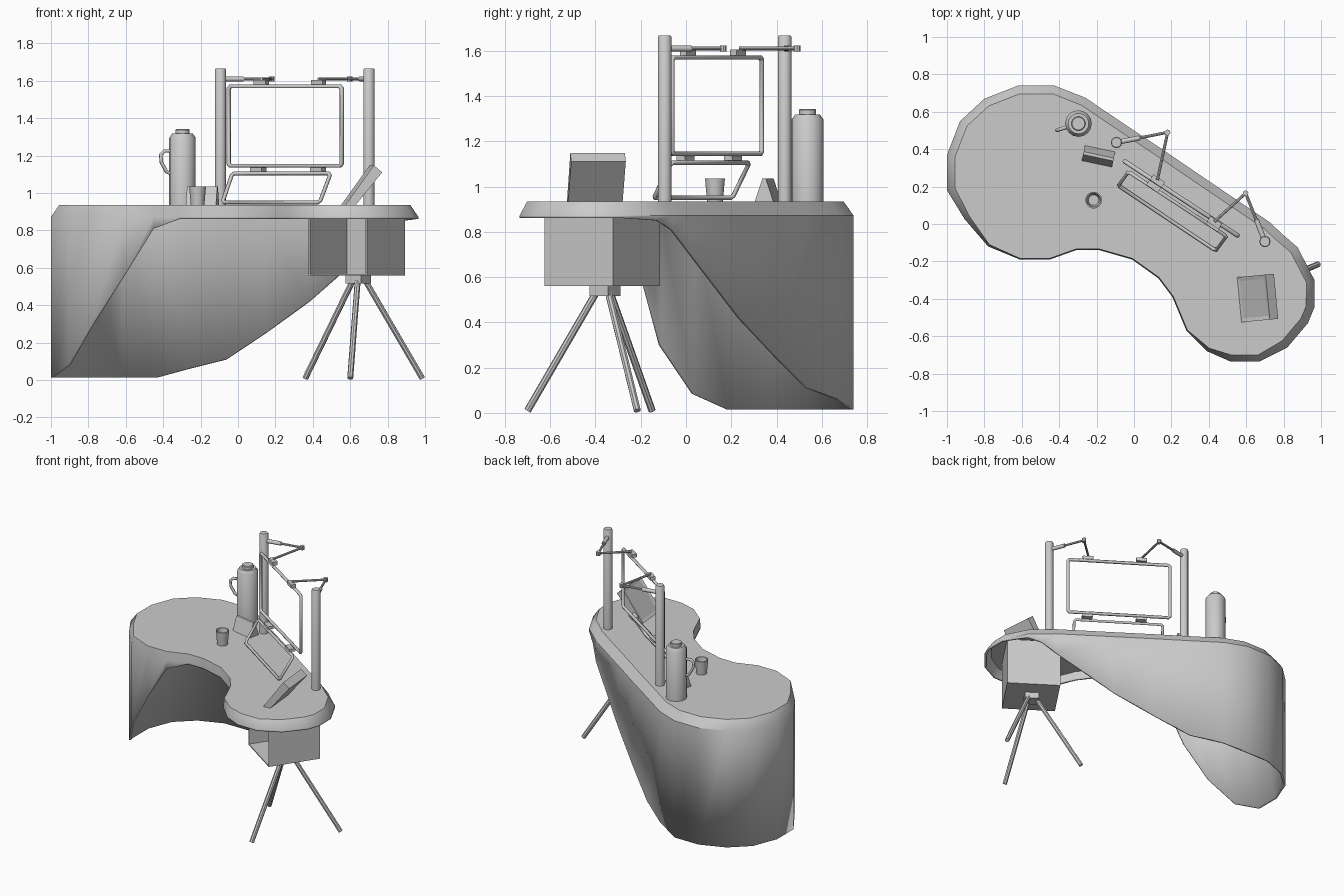
import bpy, bmesh, math
from mathutils import Vector, Matrix

if "Cube" in bpy.data.objects:
    bpy.data.objects.remove(bpy.data.objects["Cube"])

def finish(name, bm, smooth=None):
    me = bpy.data.meshes.new(name)
    bm.to_mesh(me)
    bm.free()
    ob = bpy.data.objects.new(name, me)
    bpy.context.collection.objects.link(ob)
    if smooth:
        bpy.ops.object.select_all(action='DESELECT')
        ob.select_set(True)
        bpy.context.view_layer.objects.active = ob
        bpy.ops.object.shade_smooth_by_angle(angle=math.radians(smooth))
    return ob

def rod(name, p, q, r, n=10):
    p, q = Vector(p), Vector(q)
    bm = bmesh.new()
    m = Matrix.Translation((p + q) / 2) @ (q - p).to_track_quat('Z', 'Y').to_matrix().to_4x4()
    bmesh.ops.create_cone(bm, cap_ends=True, segments=n, radius1=r, radius2=r,
                          depth=(q - p).length, matrix=m)
    return finish(name, bm, 40)

def box(name, size, loc, rot=0):
    bm = bmesh.new()
    m = Matrix.Translation(loc) @ Matrix.Rotation(math.radians(rot), 4, 'Z') @ Matrix.Diagonal((*size, 1))
    bmesh.ops.create_cube(bm, size=1, matrix=m)
    return finish(name, bm)

def lathe(name, profile, x, y, n=16):
    bm = bmesh.new()
    rings = [[bm.verts.new((x + r * math.cos(2 * math.pi * i / n), y + r * math.sin(2 * math.pi * i / n), z))
              for i in range(n)] for r, z in profile]
    for a, b in zip(rings, rings[1:]):
        for i in range(n):
            j = (i + 1) % n
            bm.faces.new((a[i], a[j], b[j], b[i]))
    bm.faces.new(rings[0][::-1])
    bm.faces.new(rings[-1])
    return finish(name, bm, 35)

def tube(name, pts, r, cyclic=False):
    cu = bpy.data.curves.new(name, 'CURVE')
    cu.dimensions = '3D'
    cu.bevel_depth, cu.bevel_resolution, cu.use_fill_caps = r, 1, True
    sp = cu.splines.new('POLY')
    sp.points.add(len(pts) - 1)
    for p, c in zip(sp.points, pts):
        p.co = (*c, 1)
    sp.use_cyclic_u = cyclic
    ob = bpy.data.objects.new(name, cu)
    bpy.context.collection.objects.link(ob)
    bpy.ops.object.select_all(action='DESELECT')
    ob.select_set(True)
    bpy.context.view_layer.objects.active = ob
    bpy.ops.object.convert(target='MESH')

def prism(name, profile, depth, loc, rot):
    # x-z profile extruded along local y
    bm = bmesh.new()
    a, b = [[bm.verts.new((x, s * depth / 2, z)) for x, z in profile] for s in (-1, 1)]
    bm.faces.new(a)
    bm.faces.new(b[::-1])
    sides = [bm.faces.new((a[i - 1], b[i - 1], b[i], a[i])) for i in range(len(a))]
    bmesh.ops.recalc_face_normals(bm, faces=bm.faces)
    bm.transform(Matrix.Translation(loc) @ Matrix.Rotation(math.radians(rot), 4, 'Z'))
    return bm, sides

# desk shell: (x, y, lower edge z), top-edge inset given by index
F = 0.862
outline = [(-1, .18, .015), (-1, .37, .015), (-.93, .55, .015), (-.80, .67, .015), (-.62, .74, .015),
           (-.425, .74, .015), (-.26, .675, .06), (-.06, .54, .11), (.15, .40, .25), (.385, .24, .42),
           (.725, .01, .72), (.80, -.06, .81), (.875, -.125, .85), (.965, -.30, F), (.965, -.445, F),
           (.93, -.53, F), (.82, -.66, F), (.67, -.735, F), (.515, -.735, F), (.39, -.68, F),
           (.28, -.57, F), (.205, -.39, F), (.13, -.29, F), (-.01, -.19, F), (-.185, -.14, F),
           (-.31, -.14, F), (-.45, -.19, .81), (-.61, -.19, .56), (-.78, -.12, .30), (-.905, .025, .085)]
inset = [.045] * 17 + [.035] * 2 + [.02] + [.006] * 8 + [.012, .03]
outline.reverse()
inset.reverse()
bm = bmesh.new()
n = len(outline)
top, rim, low = [], [], []
for i, (x, y, z) in enumerate(outline):
    p, q = Vector(outline[i - 1][:2]), Vector(outline[(i + 1) % n][:2])
    d = (q - p).normalized()
    top.append(bm.verts.new((x - d.y * inset[i], y + d.x * inset[i], .935)))
    rim.append(bm.verts.new((x, y, .872)))
    low.append(bm.verts.new((x, y, z)))
bm.faces.new(top)
for a, b in ((rim, top), (low, rim)):
    for i in range(n):
        j = (i + 1) % n
        bm.faces.new((a[i], a[j], b[j], b[i]))
desk = finish("desk_shell", bm, 35)
sol = desk.modifiers.new("thickness", 'SOLIDIFY')
sol.thickness, sol.offset = .015, -1

# open storage box and its tripod
bm = bmesh.new()
bmesh.ops.create_cube(bm, size=1, matrix=Matrix.Translation((.635, -.37, .737))
                      @ Matrix.Rotation(math.radians(-34), 4, 'Z') @ Matrix.Diagonal((.375, .365, .354, 1)))
bm.normal_update()
front = min(bm.faces, key=lambda f: f.normal.y)
bmesh.ops.delete(bm, geom=[front], context='FACES_ONLY')
cabinet = finish("storage_box", bm)
sol = cabinet.modifiers.new("thickness", 'SOLIDIFY')
sol.thickness, sol.offset = .012, -1
box("tripod_hub", (.1, .1, .045), (.643, -.358, .538), -34)
for i, (x, y) in enumerate(((.36, -.15), (.60, -.70), (.985, -.215))):
    d = (Vector((x, y)) - Vector((.645, -.358))).normalized() * .04
    rod(f"tripod_leg_{i}", (.645 + d.x, -.358 + d.y, .53), (x, y, .01), .016, 8)

# posts and jointed arms
for i, (post, joint, end) in enumerate((((-.094, .436), (.18, .49), (.125, .235)),
                                        ((.70, -.094), (.597, .165), (.43, .013)))):
    lathe(f"post_{i}", [(.03, .93), (.03, 1.66), (.026, 1.667)], *post, 12)
    z = 1.61
    p, j, e = [Vector((*v, z)) for v in (post, joint, end)]
    rod(f"arm_sleeve_{i}", p, p + (j - p).normalized() * .125, .014)
    rod(f"arm_inner_{i}", p, j, .008, 8)
    rod(f"arm_outer_{i}", j, e, .008, 8)
    rod(f"arm_joint_{i}", j - Vector((0, 0, .014)), j + Vector((0, 0, .014)), .015, 8)
    box(f"screen_clamp_{i}", (.075, .035, .025), (e.x, e.y - .005, 1.592), -33.5)

# upper screen frame and tilted lower frame
def frame(name, tl, tr, br, bl, r):
    c = [Vector(v) for v in (tl, tr, br, bl)]
    pts = []
    for i in range(4):
        for k in (c[i - 1], c[(i + 1) % 4]):
            pts.append(c[i] + (k - c[i]).normalized() * .012)
    tube(name, pts, r, True)

frame("upper_screen_frame", (-.05, .335, 1.57), (.555, -.062, 1.57), (.555, -.062, 1.145), (-.05, .335, 1.145), .012)
frame("lower_screen_frame", (-.03, .28, 1.105), (.495, -.065, 1.105), (.437, -.142, .95), (-.083, .205, .95), .011)
for i, (x, y) in enumerate(((.12, .212), (.44, .002))):
    box(f"hinge_{i}", (.075, .045, .02), (x - .012, y - .005, 1.126), -33.5)

# leaning tablet with recessed screen
bm, sides = prism("tablet", [(-.11, 0), (.045, .215), (.09, .178), (-.055, 0)], .242, (.67, -.395, .933), 5.5)
bmesh.ops.inset_region(bm, faces=[sides[1]], thickness=.03, depth=-.005)
finish("tablet", bm)

# small desk sign, a truncated triangular prism
bm, sides = prism("sign", [(-.042, 0), (-.008, .102), (.008, .102), (.042, 0)], .165, (-.19, .362, .933), 78)
finish("desk_sign", bm)

# cup
lathe("cup", [(.036, .933), (.045, 1.035), (.038, 1.035), (.028, .945)], -.216, .128, 14)

# flask with cap and handle
fx, fy = -.297, .537
lathe("flask", [(.071, .933), (.071, 1.295), (.055, 1.318), (.038, 1.318), (.038, 1.338), (.034, 1.342)], fx, fy, 16)
d = Vector((-.955, -.295))
tube("flask_handle", [(fx + d.x * s, fy + d.y * s, z) for s, z in
                      ((.06, 1.225), (.10, 1.225), (.122, 1.205), (.118, 1.165), (.09, 1.115), (.06, 1.10))], .01)
